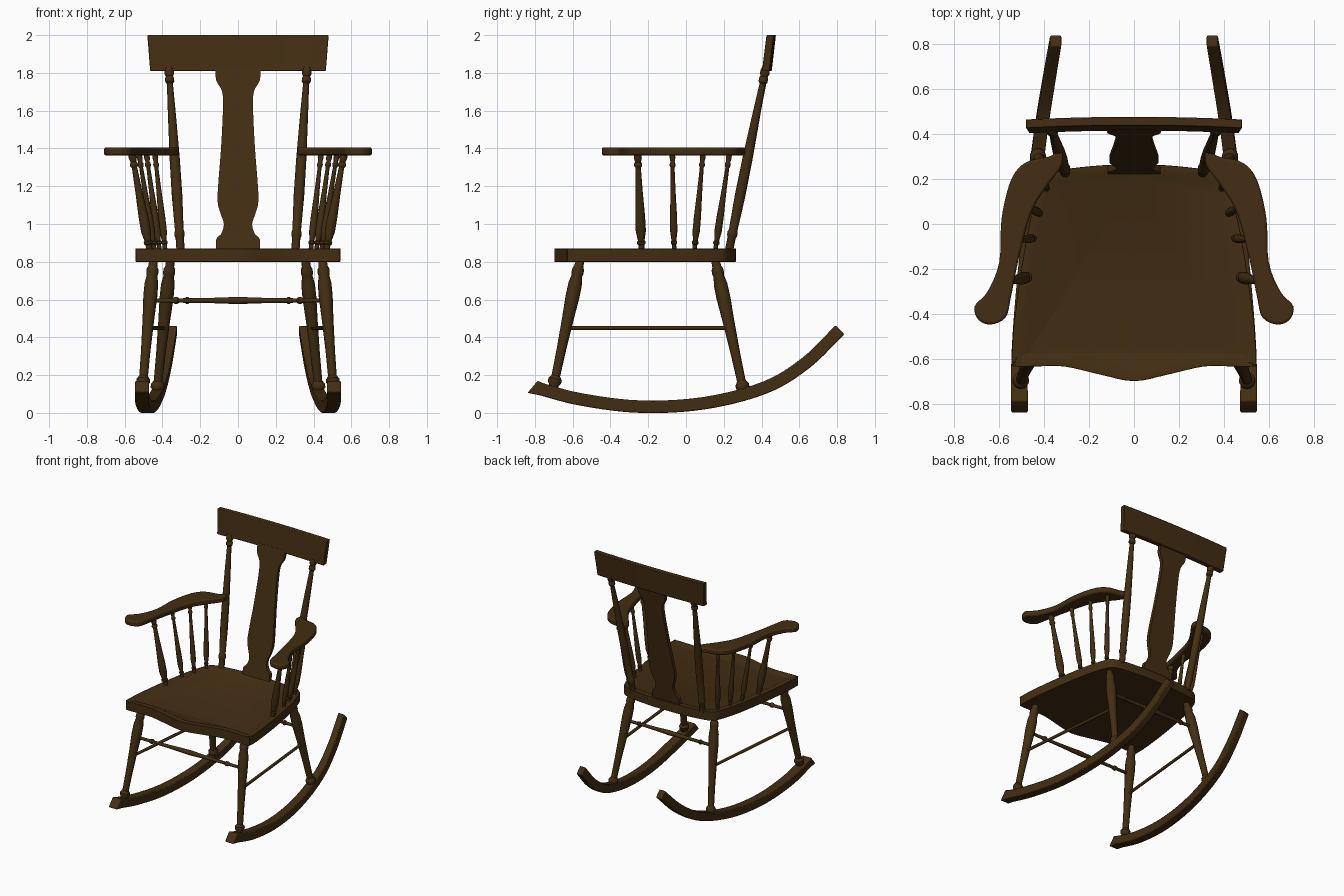
import bpy, bmesh, math
from mathutils import Vector

wood = bpy.data.materials.new("dark brown wood")
wood.diffuse_color = (0.056, 0.027, 0.006, 1)


def finish(name, bm, mirror=False, bevel=0):
    bmesh.ops.recalc_face_normals(bm, faces=bm.faces)
    me = bpy.data.meshes.new(name)
    bm.to_mesh(me)
    bm.free()
    me.shade_smooth()
    me.set_sharp_from_angle(angle=math.radians(35))
    me.materials.append(wood)
    ob = bpy.data.objects.new(name, me)
    bpy.context.collection.objects.link(ob)
    if bevel:
        m = ob.modifiers.new("bevel", 'BEVEL')
        m.width, m.segments = bevel, 2
        m.limit_method, m.angle_limit = 'ANGLE', math.radians(50)
    if mirror:
        ob.modifiers.new("mirror", 'MIRROR')
    return ob


def spline(pts, n=5, closed=False):
    """Smooth curve through the given points."""
    p = [Vector(q) for q in pts]
    k = len(p)
    if closed:
        get = lambda i: p[i % k]
    else:
        ext = [2 * p[0] - p[1]] + p + [2 * p[-1] - p[-2]]
        get = lambda i: ext[i + 1]
    out = []
    for i in range(k if closed else k - 1):
        a, b, c, d = get(i - 1), get(i), get(i + 1), get(i + 2)
        for j in range(n):
            t = j / n
            out.append(0.5 * (2 * b + (c - a) * t + (2 * a - 5 * b + 4 * c - d) * t * t
                              + (3 * b - a - 3 * c + d) * t ** 3))
    return out if closed else out + [p[-1]]


def loft(rings):
    """Skin between rings of points, with capped ends."""
    bm = bmesh.new()
    vs = [[bm.verts.new(q) for q in r] for r in rings]
    for a, b in zip(vs, vs[1:]):
        for i in range(len(a)):
            j = (i + 1) % len(a)
            bm.faces.new((a[i], a[j], b[j], b[i]))
    bm.faces.new(vs[0])
    bm.faces.new(vs[-1])
    return bm


def turned(name, a, b, profile, scale=1, mirror=True, sides=16):
    """Lathe-turned rod from a to b; profile holds (fraction, radius)."""
    a, b = Vector(a), Vector(b)
    q = (b - a).to_track_quat('Z', 'Y')
    rings = []
    for t, r in profile:
        c = a.lerp(b, t)
        rings.append([c + q @ Vector((math.cos(w) * r * scale, math.sin(w) * r * scale, 0))
                      for w in (2 * math.pi * i / sides for i in range(sides))])
    return finish(name, loft(rings), mirror)


def plate(outline, z0, z1):
    return loft([[(p[0], p[1], z) for p in outline] for z in (z0, z1)])


# Seat: shaped outline with a shallow dished top
half = [(0.15, -0.668), (0.31, -0.632), (0.44, -0.632), (0.525, -0.632), (0.542, -0.605),
        (0.533, -0.45), (0.503, -0.22), (0.46, 0.02), (0.418, 0.16), (0.385, 0.215),
        (0.31, 0.242), (0.15, 0.26)]
outline = [(0, -0.697)] + half + [(0, 0.265)] + [(-x, y) for x, y in reversed(half)]
bm = plate(spline(outline, 4, True), 0.80, 0.87)
bm.normal_update()
bmesh.ops.recalc_face_normals(bm, faces=bm.faces)
top = max(bm.faces, key=lambda f: f.calc_center_median().z)
bmesh.ops.inset_region(bm, faces=[top], thickness=0.042)
bmesh.ops.inset_region(bm, faces=[top], thickness=0.015, depth=-0.008)
finish("seat", bm, bevel=0.006)

# Rockers: rectangular bar swept along a curve that draws inward at the back
path = spline([(-0.508, -0.812, 0.138), (-0.507, -0.56, 0.072), (-0.485, -0.24, 0.033),
               (-0.452, 0.1, 0.052), (-0.412, 0.42, 0.135), (-0.378, 0.635, 0.265),
               (-0.347, 0.815, 0.44)], 5)
rings = []
for i, c in enumerate(path):
    t = path[min(i + 1, len(path) - 1)] - path[max(i - 1, 0)]
    n = Vector((0, -t.z, t.y)).normalized() * 0.033
    w = Vector((0.0375 - 0.0125 * i / (len(path) - 1), 0, 0))
    tilt = Vector((0, 0.018 if i == 0 else 0, 0))
    rings.append([c - w - n - tilt, c + w - n - tilt, c + w + n + tilt, c - w + n + tilt])
finish("rocker", loft(rings), True, 0.006)

# Legs
leg = [(0, 0.026), (0.04, 0.026), (0.06, 0.036), (0.085, 0.036), (0.11, 0.023), (0.3, 0.025),
       (0.55, 0.031), (0.72, 0.037), (0.82, 0.036), (0.88, 0.028), (0.9, 0.032), (0.93, 0.031),
       (0.95, 0.024), (1, 0.022)]
turned("front_leg", (-0.506, -0.705, 0.12), (-0.448, -0.56, 0.81), leg)
turned("back_leg", (-0.431, 0.31, 0.09), (-0.358, 0.155, 0.81), leg)

# Stretchers
rod = [(0, 0.011), (0.13, 0.012), (0.14, 0.018), (0.155, 0.018), (0.165, 0.011), (0.35, 0.014),
       (0.5, 0.019), (0.65, 0.014), (0.835, 0.011), (0.845, 0.018), (0.86, 0.018), (0.87, 0.012),
       (1, 0.011)]
turned("front_stretcher", (-0.465, -0.605, 0.595), (0.465, -0.605, 0.595), rod, 1, False)
turned("back_stretcher", (-0.38, 0.2, 0.595), (0.38, 0.2, 0.595), rod, 1, False)
turned("side_stretcher", (-0.478, -0.635, 0.45), (-0.395, 0.233, 0.45), [(0, 0.011), (1, 0.011)])

# Back posts
post = [(0, 0.022), (0.07, 0.022), (0.08, 0.027), (0.1, 0.027), (0.11, 0.023), (0.3, 0.028),
        (0.5, 0.027), (0.75, 0.021), (0.91, 0.016), (0.92, 0.024), (0.94, 0.024), (0.95, 0.019),
        (0.965, 0.026), (0.985, 0.024), (1, 0.02)]
turned("back_post", (-0.304, 0.228, 0.86), (-0.366, 0.423, 1.83), post)

# Crest rail: slightly bowed board leaning back
rings = []
for i in range(13):
    u = i / 6 - 1
    o = 0.012 * (1 - u * u)
    rings.append([(0.465 * u, 0.402 + o, 1.81), (0.465 * u, 0.442 + o, 1.81),
                  (0.48 * u, 0.464 + o, 2.0), (0.48 * u, 0.426 + o, 2.0)])
finish("crest_rail", loft(rings), bevel=0.004)

# Back splat: vase-shaped board
shape = spline([(0.86, 0.117), (0.92, 0.115), (0.95, 0.088), (1.0, 0.075), (1.06, 0.094),
                (1.12, 0.108), (1.22, 0.104), (1.4, 0.09), (1.6, 0.08), (1.7, 0.084),
                (1.76, 0.115), (1.83, 0.12)], 4)
rings = []
for z, w in shape:
    y = 0.235 + 0.19 * (z - 0.87) / 0.94
    rings.append([(-w, y - 0.014, z), (w, y - 0.014, z), (w, y + 0.014, z), (-w, y + 0.014, z)])
finish("back_splat", loft(rings))

# Arms: curved plate with a rounded front grip
arm = [(-0.33, 0.322), (-0.38, 0.298), (-0.46, 0.282), (-0.515, 0.245), (-0.555, 0.17),
       (-0.588, 0.02), (-0.598, -0.17), (-0.65, -0.3), (-0.707, -0.365), (-0.69, -0.425),
       (-0.635, -0.446), (-0.57, -0.415), (-0.547, -0.33), (-0.515, -0.17), (-0.46, 0.04),
       (-0.395, 0.155), (-0.325, 0.25), (-0.315, 0.3)]
finish("arm_rest", plate(spline(arm, 4, True), 1.363, 1.406), True, 0.01)

# Arm spindles: foot, head, thickness
spindle = [(0, 0.014), (0.06, 0.014), (0.07, 0.02), (0.09, 0.02), (0.1, 0.015), (0.2, 0.023),
           (0.35, 0.022), (0.6, 0.016), (0.85, 0.012), (0.87, 0.018), (0.89, 0.018),
           (0.91, 0.013), (0.95, 0.018), (1, 0.016)]
for i, (foot, head, s) in enumerate([((-0.468, -0.235), (-0.562, -0.256), 1.2),
                                     ((-0.442, -0.063), (-0.525, -0.072), 0.85),
                                     ((-0.415, 0.045), (-0.485, 0.09), 0.85),
                                     ((-0.385, 0.155), (-0.44, 0.23), 0.85)]):
    turned(f"arm_spindle_{i + 1}", (*foot, 0.86), (*head, 1.375), spindle, s, sides=12)
